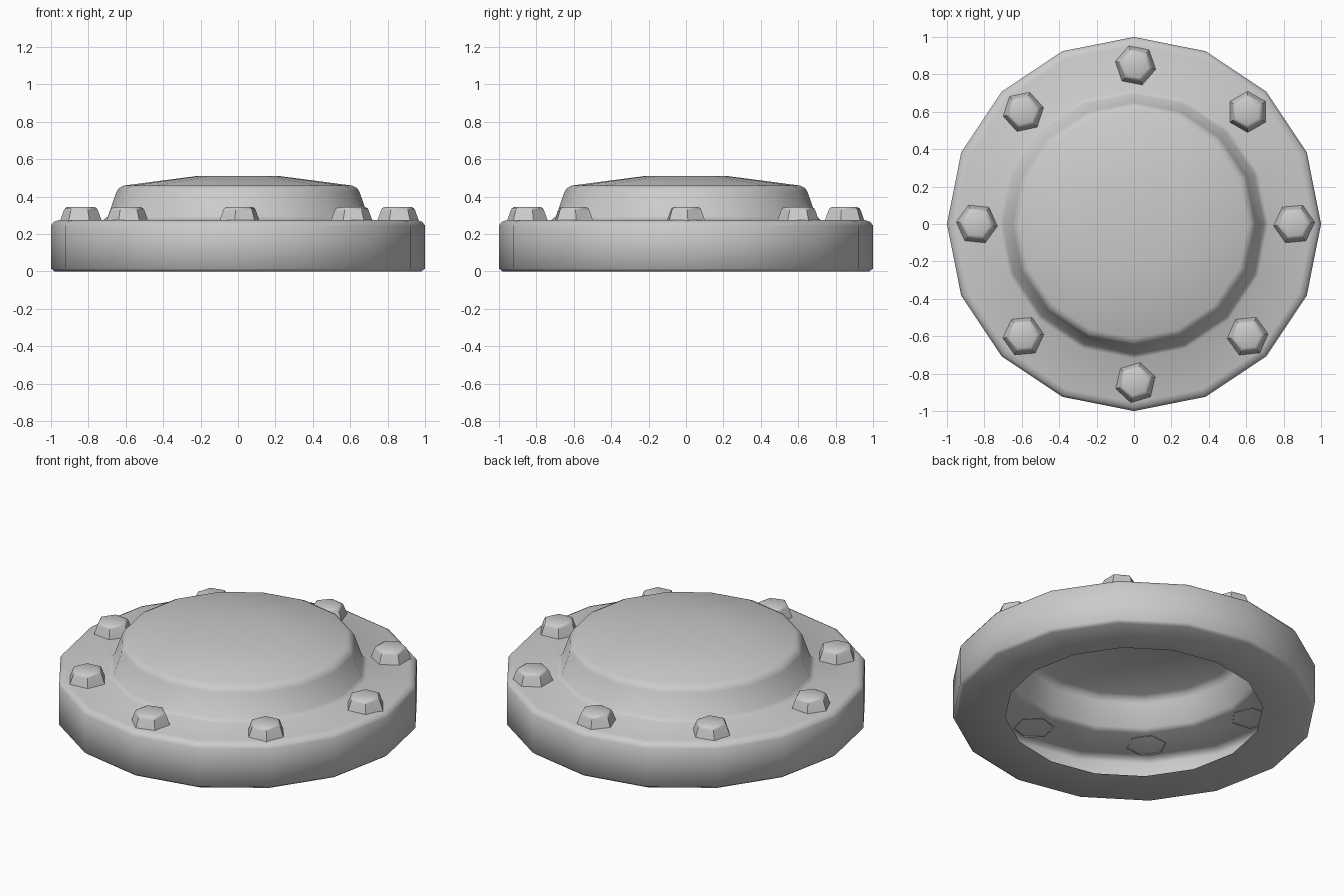
import bpy, bmesh
from math import cos, sin, pi, radians

if "Cube" in bpy.data.objects:
    bpy.data.objects.remove(bpy.data.objects["Cube"])


def lathe(name, profile, sides, center=(0, 0), phase=0.0, cap_end=True, angle=60):
    """Revolve (radius, z) points into a sided shell, capping the last ring."""
    bm = bmesh.new()
    rings = []
    for r, z in profile:
        rings.append([bm.verts.new((center[0] + r * cos(phase + 2 * pi * i / sides),
                                    center[1] + r * sin(phase + 2 * pi * i / sides), z))
                      for i in range(sides)])
    for a, b in zip(rings, rings[1:]):
        for i in range(sides):
            j = (i + 1) % sides
            bm.faces.new((a[i], a[j], b[j], b[i]))
    if cap_end:
        bm.faces.new(rings[-1])
    mesh = bpy.data.meshes.new(name)
    bm.to_mesh(mesh)
    bm.free()
    obj = bpy.data.objects.new(name, mesh)
    bpy.context.collection.objects.link(obj)
    bpy.ops.object.select_all(action='DESELECT')
    obj.select_set(True)
    bpy.context.view_layer.objects.active = obj
    bpy.ops.object.shade_smooth_by_angle(angle=radians(angle))
    return obj


# Hollow cover: open underside, flange wall, raised hub and shallow dome
lathe("flanged_cover", [
    (0.71, 0.0), (0.98, 0.0), (1.0, 0.015), (1.0, 0.245), (0.985, 0.265),
    (0.955, 0.275), (0.72, 0.275), (0.695, 0.295), (0.65, 0.425), (0.635, 0.447),
    (0.61, 0.459), (0.22, 0.51)], 16)

# Ring of eight hexagonal bolts, each turned a little differently
turns = [5, 30, -11, 12, -6, 5, 17, 6]
for k, turn in enumerate(turns):
    a = k * pi / 4
    lathe(f"hex_bolt_{k + 1}", [(0.112, 0.27), (0.092, 0.325), (0.085, 0.338), (0.07, 0.345)], 6,
          (0.008 + 0.848 * cos(a), 0.848 * sin(a)), radians(turn), angle=40)
